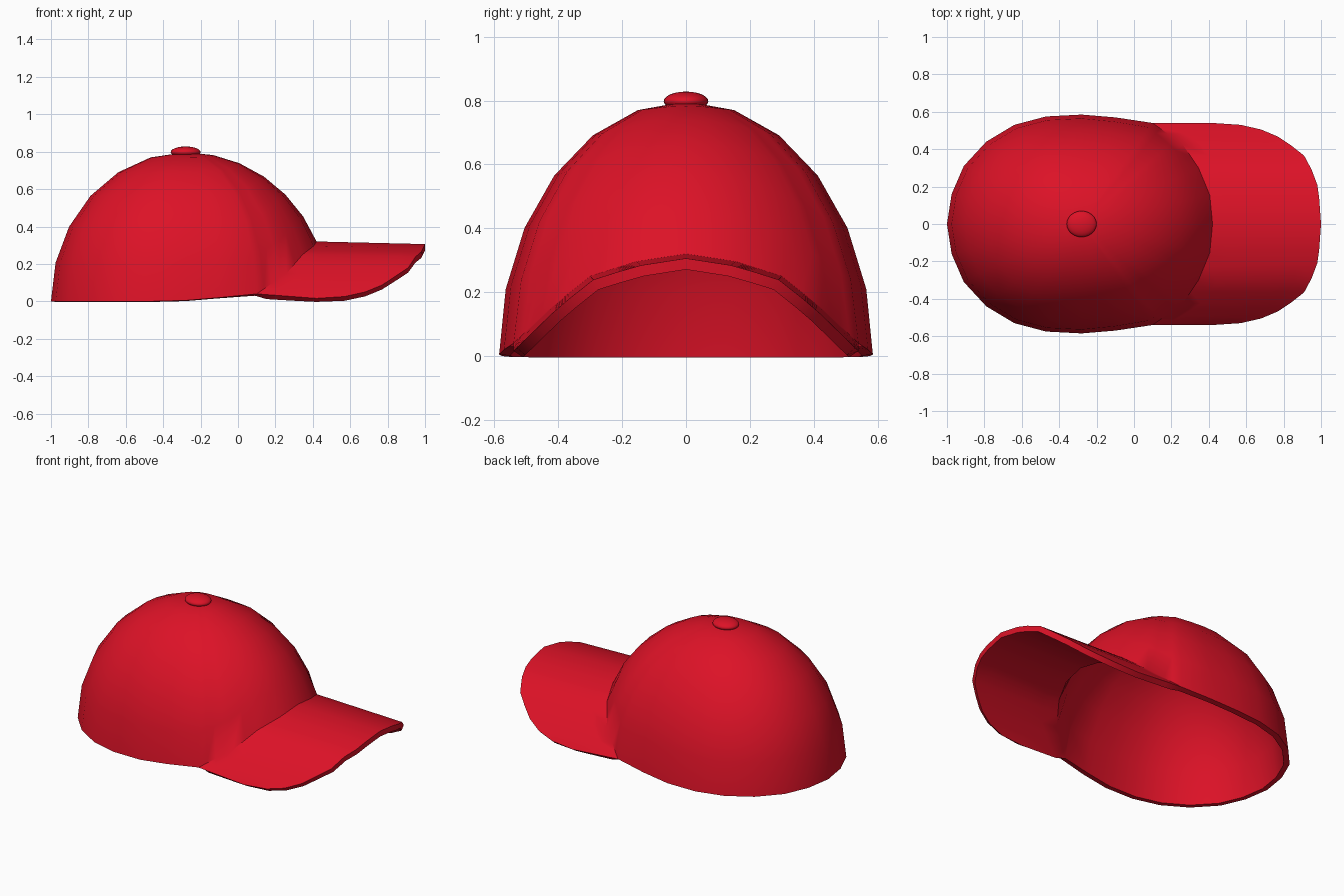
import bpy, bmesh, math

if "Cube" in bpy.data.objects:
    bpy.data.objects.remove(bpy.data.objects["Cube"])

red = bpy.data.materials.new("red_cloth")
red.diffuse_color = (0.72, 0.006, 0.02, 1)
red.use_nodes = True
red.node_tree.nodes["Principled BSDF"].inputs["Base Color"].default_value = red.diffuse_color
CX, TOP = -0.28, 0.797


def interp(pts, v):
    for (a, *p), (b, *q) in zip(pts, pts[1:]):
        if v <= b:
            f = (v - a) / (b - a)
            return [i + (j - i) * f for i, j in zip(p, q)]
    return pts[-1][1:]


def finish(ob, angle):
    ob.data.materials.append(red)
    bpy.ops.object.select_all(action='DESELECT')
    ob.select_set(True)
    bpy.context.view_layer.objects.active = ob
    for m in list(ob.modifiers):
        bpy.ops.object.modifier_apply(modifier=m.name)
    bpy.ops.object.shade_smooth_by_angle(angle=math.radians(angle))


# Lower edge of the crown, back to side (half)
back = [(-1, 0, 0), (-.975, .16, 0), (-.91, .31, 0), (-.79, .44, 0),
        (-.64, .53, 0), (-.47, .575, 0), (-.28, .585, 0.005), (-.10, .57, .02)]
# Seam between crown and brim, side to front centre
seam = [(0, .10, .54, .04), (1, .26, .425, .15), (2, .345, .30, .25),
        (3, .405, .155, .296), (4, .42, 0, .32)]
# Outer edge of the brim, matched to seam positions
outer = [(0, .42, .54), (.25, .57, .53), (.5, .68, .505), (.75, .77, .467),
         (1, .84, .42), (1.5, .91, .365), (2, .95, .29), (2.5, .98, .21),
         (3, .99, .14), (4, 1, 0)]
# Arched cross-section of the brim: height over y
arch = [(0, .32), (.155, .296), (.30, .25), (.42, .147), (.54, .03)]

front = [tuple(interp(seam, o[0])) for o in outer]
half = back + front
full = half + [(x, -y, z) for x, y, z in half[-2:0:-1]]
n, nb = len(full), len(back)

# Crown: elliptical meridians from the top down to the lower edge
bm = bmesh.new()
apex = bm.verts.new((CX, 0, TOP))
ROWS = 6
rings = []
for j in range(1, ROWS + 1):
    ring = []
    for x, y, z in full:
        end = math.acos(z / TOP)
        th = end * j / ROWS
        f = math.sin(th) / math.sin(end)
        ring.append(bm.verts.new((CX + (x - CX) * f, y * f, TOP * math.cos(th))))
    rings.append(ring)
for k in range(n):
    m = (k + 1) % n
    bm.faces.new((apex, rings[0][m], rings[0][k]))
    for a, b in zip(rings, rings[1:]):
        bm.faces.new((a[k], a[m], b[m], b[k]))

# Brim: grown from the front seam out to the curved edge
qs = [(x, y) for _, x, y in outer]
qs += [(x, -y) for x, y in qs[-2::-1]]
prev = rings[-1][nb:nb + len(qs)]
start = [v.co.copy() for v in prev]
STEPS = 6
for s in range(1, STEPS + 1):
    f = s / STEPS
    row = []
    for p, q in zip(start, qs):
        x, y = p.x + (q[0] - p.x) * f, p.y + (q[1] - p.y) * f
        lift = (p.z - interp(arch, abs(p.y))[0]) * (1 - f)
        row.append(bm.verts.new((x, y, interp(arch, abs(y))[0] + lift - .014 * f)))
    for k in range(len(qs) - 1):
        bm.faces.new((prev[k], prev[k + 1], row[k + 1], row[k]))
    prev = row

bmesh.ops.recalc_face_normals(bm, faces=bm.faces[:])
bm.normal_update()
if apex.link_faces[0].normal.z < 0:
    bmesh.ops.reverse_faces(bm, faces=bm.faces[:])
me = bpy.data.meshes.new("cap_shell")
bm.to_mesh(me)
bm.free()
cap = bpy.data.objects.new("cap_shell", me)
bpy.context.collection.objects.link(cap)
sol = cap.modifiers.new("thickness", 'SOLIDIFY')
sol.thickness = .035
sol.offset = -1
finish(cap, 42)

# Top button
bpy.ops.mesh.primitive_uv_sphere_add(segments=24, ring_count=12, radius=1,
                                     location=(CX, 0, .798))
button = bpy.context.object
button.name = "top_button"
button.scale = (.08, .07, .03)
finish(button, 60)
